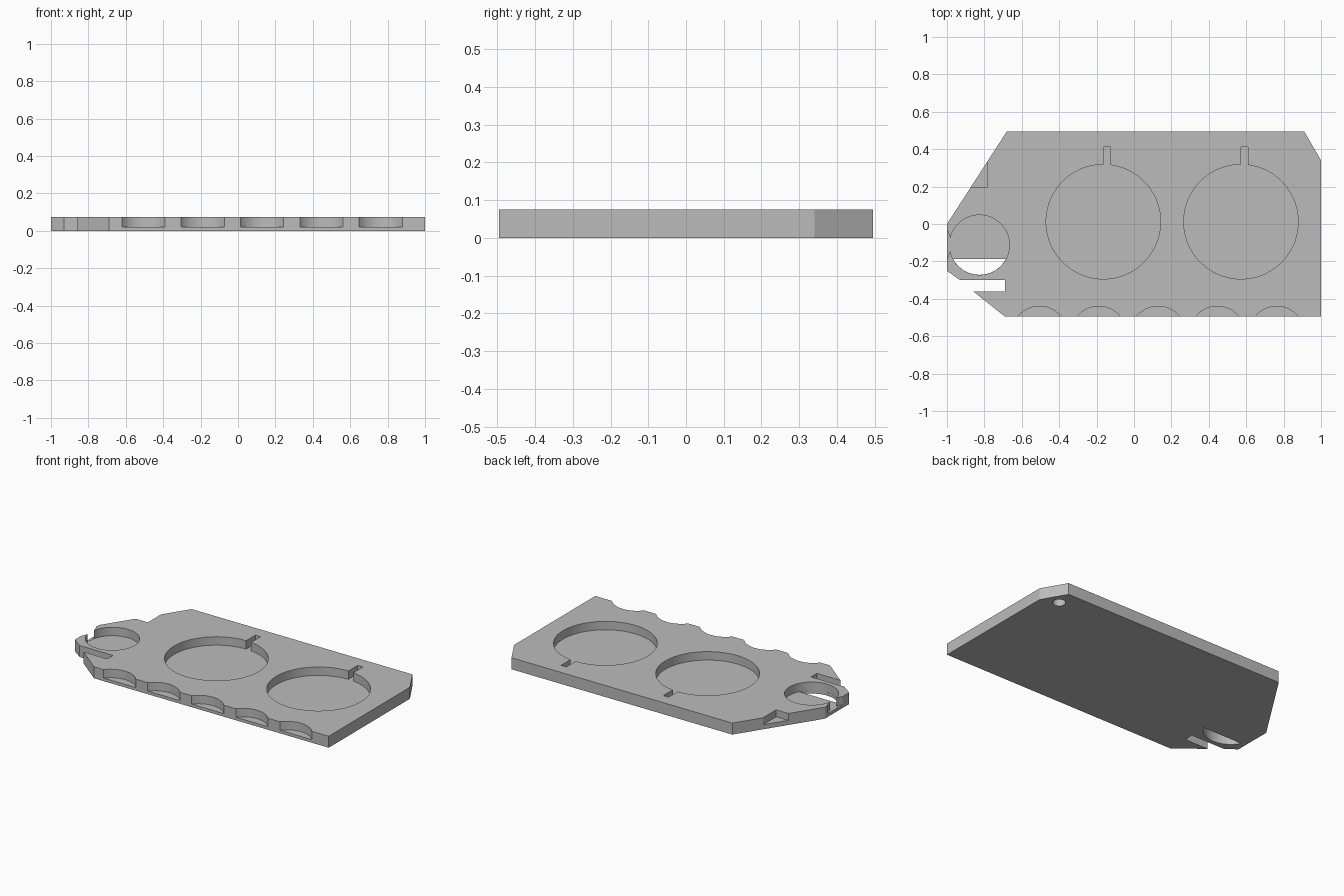
import bpy
import bmesh
from math import cos, sin, pi, radians, sqrt, asin

cube = bpy.data.objects.get("Cube")
if cube:
    bpy.data.objects.remove(cube, do_unlink=True)

TOP = 0.075     # plate thickness
FLOOR = 0.02    # level of the pocket floors
OVER = 0.15     # cutters rise above the plate
HALF = 0.495    # half depth of the plate

grey = bpy.data.materials.new("plain_grey")
grey.use_nodes = True
grey.diffuse_color = (0.5, 0.5, 0.5, 1)
grey.node_tree.nodes["Principled BSDF"].inputs["Base Color"].default_value = (0.5, 0.5, 0.5, 1)


def prism(name, outline, z0, z1):
    """Extrude a flat outline from z0 up to z1."""
    bm = bmesh.new()
    face = bm.faces.new([bm.verts.new((x, y, z0)) for x, y in outline])
    ext = bmesh.ops.extrude_face_region(bm, geom=[face])
    for v in ext["geom"]:
        if isinstance(v, bmesh.types.BMVert):
            v.co.z = z1
    bmesh.ops.recalc_face_normals(bm, faces=bm.faces)
    mesh = bpy.data.meshes.new(name)
    bm.to_mesh(mesh)
    bm.free()
    mesh.materials.append(grey)
    obj = bpy.data.objects.new(name, mesh)
    bpy.context.collection.objects.link(obj)
    return obj


def arc(cx, cy, r, start=0.0, sweep=2 * pi, n=72):
    """Points along an arc; a full turn leaves out the repeated end."""
    full = abs(sweep - 2 * pi) < 1e-6
    count = n if full else n + 1
    return [(cx + r * cos(start + sweep * i / n),
             cy + r * sin(start + sweep * i / n)) for i in range(count)]


def keyhole(cx, cy, r, width, tip):
    """Round pocket with a narrow slot rising from its centre line."""
    a = pi / 2
    b = a - asin(width / r)
    ring = arc(cx, cy, r, a, 2 * pi - (a - b))
    return ring + [(cx + width, tip), (cx, tip)]


# Plate outline, including the open slot on the right end
plate = prism("tool_plate", [
    (-1, 0), (-1, -0.25), (-0.93, -0.3), (-0.69, -0.3), (-0.69, -0.36),
    (-0.86, -0.36), (-0.69, -HALF), (1, -HALF), (1, 0.34), (0.91, HALF),
    (-0.68, HALF)], 0, TOP)

cutters = []

# Two large round pockets with slots
for x in (-0.164, 0.572):
    cutters.append(prism("pocket_cutter", keyhole(x, 0.012, 0.306, 0.038, 0.413), FLOOR, OVER))

# Finger scallops along the front edge
for i in range(5):
    cutters.append(prism("scallop_cutter", arc(-0.505 + 0.317 * i, -0.589, 0.149), FLOOR, OVER))

# Small pocket at the end, partly open through the bottom
cx, cy, r = -0.826, -0.112, 0.16
cutters.append(prism("small_pocket_cutter", arc(cx, cy, r), FLOOR, OVER))
t = asin(0.075 / r)
cutters.append(prism("through_cutter", arc(cx, cy, r - 0.0005, pi + t, pi - 2 * t, 30), -0.1, 0.05))

# Shallow bite in the end wall
cutters.append(prism("end_bite_cutter", arc(-1.128, -0.107, 0.149), FLOOR + 0.001, OVER))

# Stepped notch on the slanted edge
cutters.append(prism("notch_cutter", [(-0.786, 0.195), (-0.786, 0.5), (-1.1, 0.5), (-1.1, 0.195)],
                     0.03, OVER))

# Blind hole in the underside near the clipped corner
cutters.append(prism("under_hole_cutter", arc(0.89, 0.385, 0.038, n=32), -0.1, 0.05))

for c in cutters:
    c.hide_render = True
    mod = plate.modifiers.new(c.name, "BOOLEAN")
    mod.operation = "DIFFERENCE"
    mod.solver = "EXACT"
    mod.object = c

# Bake the cuts and discard the cutters
bpy.context.view_layer.update()
graph = bpy.context.evaluated_depsgraph_get()
result = bpy.data.meshes.new_from_object(plate.evaluated_get(graph))
plate.modifiers.clear()
plate.data = result
for c in cutters:
    bpy.data.objects.remove(c, do_unlink=True)
result.materials.clear()
result.materials.append(grey)
for p in result.polygons:
    p.material_index = 0

bpy.ops.object.select_all(action="DESELECT")
plate.select_set(True)
bpy.context.view_layer.objects.active = plate
bpy.ops.object.shade_smooth_by_angle(angle=radians(25))
